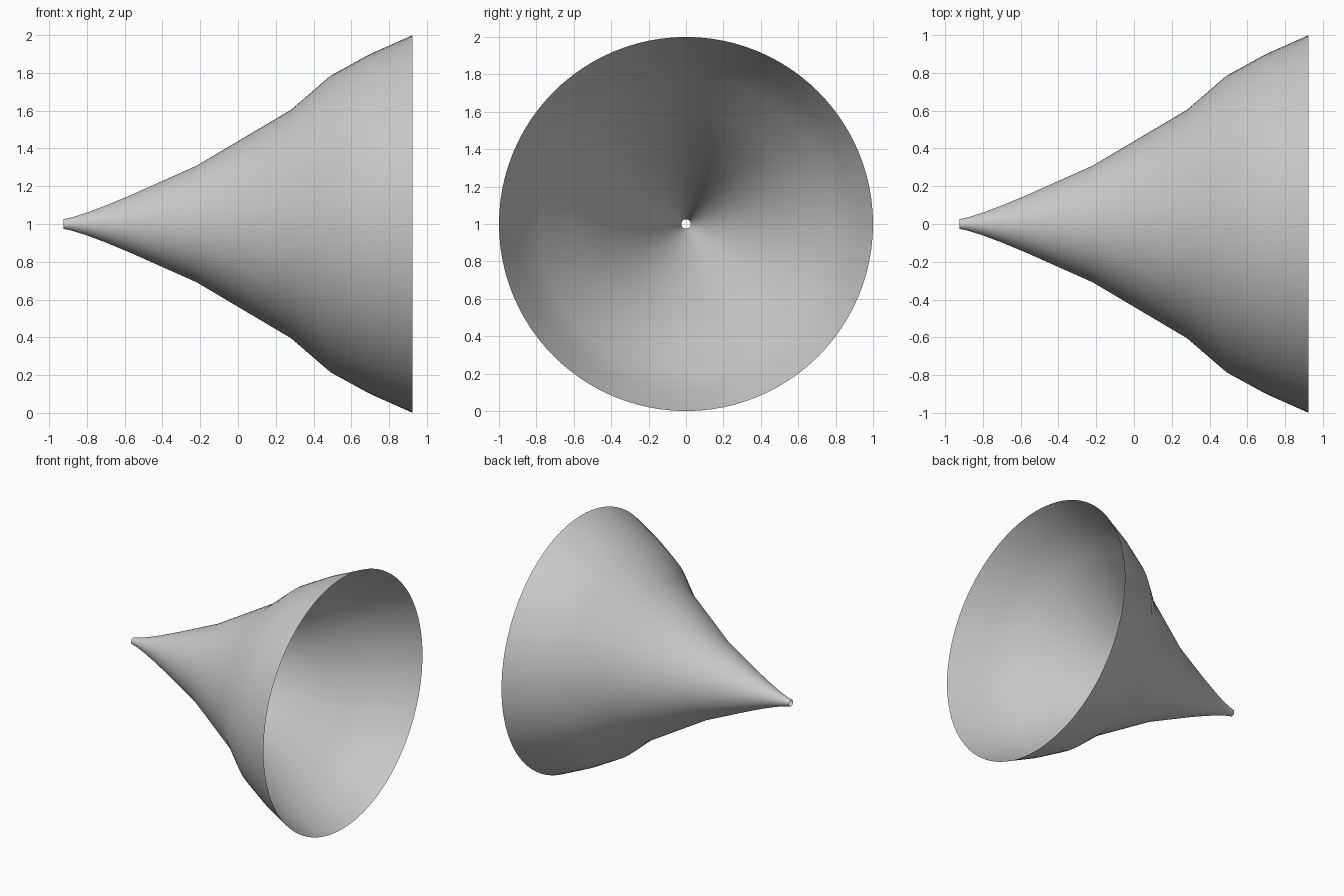
import bpy
import bmesh
from math import cos, sin, tau

cube = bpy.data.objects.get("Cube")
if cube:
    bpy.data.objects.remove(cube, do_unlink=True)

SIDES = 96
AXIS_HEIGHT = 1.0

# Single light grey finish
grey = bpy.data.materials.new("light grey")
grey.use_nodes = True
colour = (0.6, 0.6, 0.6, 1)
grey.diffuse_color = colour
grey.node_tree.nodes["Principled BSDF"].inputs["Base Color"].default_value = colour

# Horn outline as (x, radius), from narrow throat to wide mouth
profile = [(-0.925, 0.025), (-0.88, 0.035), (-0.80, 0.06), (-0.70, 0.098),
           (-0.57, 0.152), (-0.22, 0.308), (0.28, 0.604), (0.49, 0.785),
           (0.70, 0.90), (0.925, 1.0)]


def ring(bm, x, radius):
    angles = [tau * i / SIDES for i in range(SIDES)]
    return [bm.verts.new((x, radius * cos(a), AXIS_HEIGHT + radius * sin(a)))
            for a in angles]


# Thin shell, open at both ends
bm = bmesh.new()
rings = [ring(bm, x, radius) for x, radius in profile]
for near, far in zip(rings, rings[1:]):
    for i in range(SIDES):
        j = (i + 1) % SIDES
        bm.faces.new((near[i], near[j], far[j], far[i]))
for face in bm.faces:
    face.smooth = True
    if face.normal.dot(face.calc_center_median()) == 0:
        face.normal_update()
bm.normal_update()

# Outward-facing normals, pointing away from the horn axis
sample = bm.faces[:][0]
centre = sample.calc_center_median()
if sample.normal.y * centre.y + sample.normal.z * (centre.z - AXIS_HEIGHT) < 0:
    bmesh.ops.reverse_faces(bm, faces=bm.faces[:])

mesh = bpy.data.meshes.new("horn_shell")
bm.to_mesh(mesh)
bm.free()
mesh.materials.append(grey)
horn = bpy.data.objects.new("horn_shell", mesh)
bpy.context.collection.objects.link(horn)
